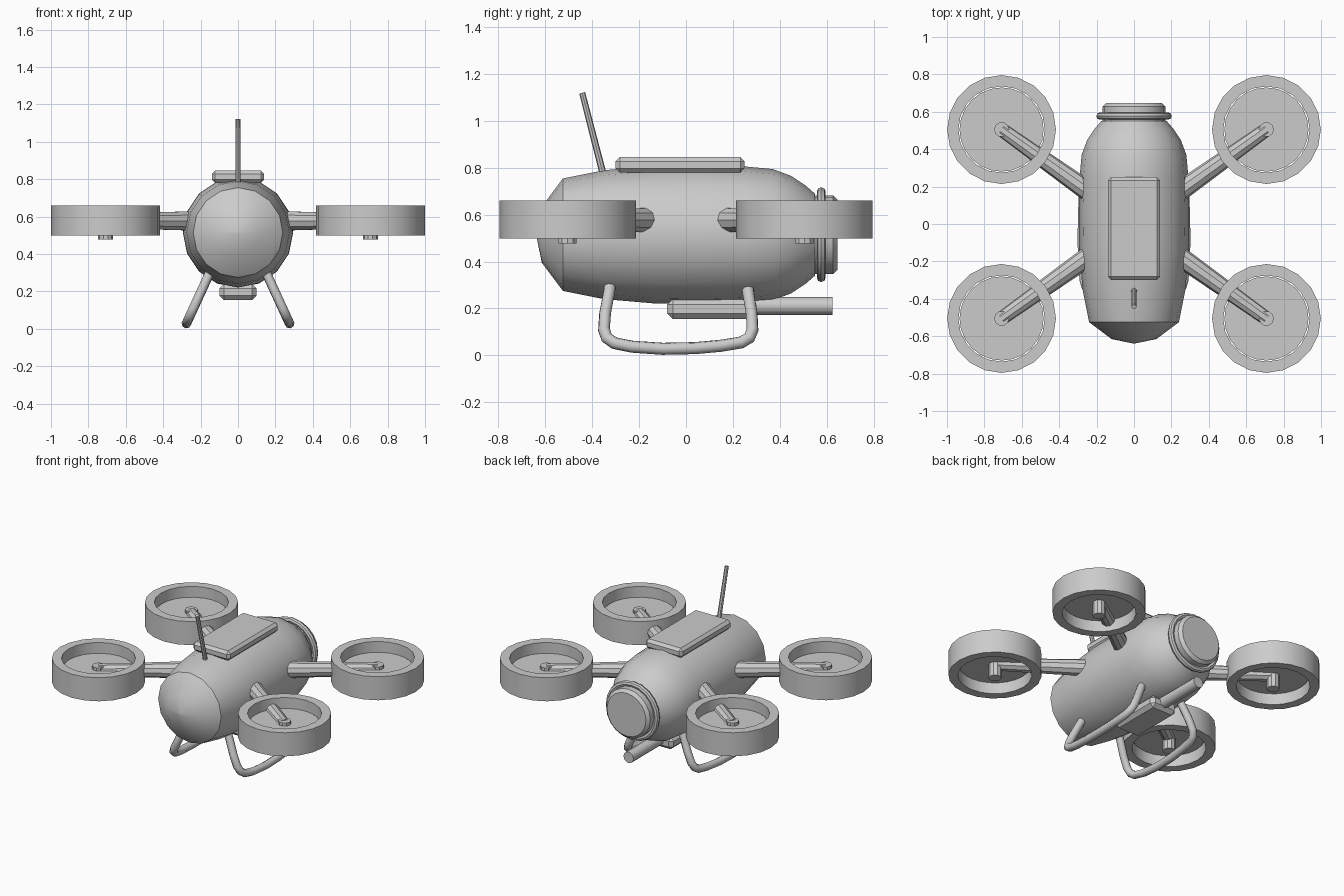
import bpy, bmesh, math
from mathutils import Vector, Matrix

if "Cube" in bpy.data.objects:
    bpy.data.objects.remove(bpy.data.objects["Cube"])

grey = bpy.data.materials.new("plain grey")
grey.diffuse_color = (0.6, 0.6, 0.6, 1)
grey.use_nodes = True
grey.node_tree.nodes["Principled BSDF"].inputs["Base Color"].default_value = grey.diffuse_color
CZ = 0.515  # height of the body axis


def finish(name, bm, angle=32):
    bmesh.ops.recalc_face_normals(bm, faces=bm.faces)
    me = bpy.data.meshes.new(name)
    bm.to_mesh(me)
    bm.free()
    ob = bpy.data.objects.new(name, me)
    bpy.context.collection.objects.link(ob)
    me.materials.append(grey)
    bpy.ops.object.select_all(action='DESELECT')
    ob.select_set(True)
    bpy.context.view_layer.objects.active = ob
    bpy.ops.object.shade_smooth_by_angle(angle=math.radians(angle))
    return ob


def lathe(name, profile, sides, matrix, closed=False):
    """Spin (height, radius) points round local z; closed joins last to first."""
    bm = bmesh.new()
    rings = []
    for h, r in profile:
        rings.append([bm.verts.new(matrix @ Vector((r * math.cos(a), r * math.sin(a), h)))
                      for a in (2 * math.pi * i / sides for i in range(sides))])
    pairs = list(zip(rings, rings[1:]))
    if closed:
        pairs.append((rings[-1], rings[0]))
    else:
        bm.faces.new(rings[0])
        bm.faces.new(rings[-1])
    for a, b in pairs:
        for i in range(sides):
            j = (i + 1) % sides
            bm.faces.new((a[i], a[j], b[j], b[i]))
    bmesh.ops.remove_doubles(bm, verts=bm.verts, dist=1e-5)
    return finish(name, bm)


def rod(name, p, q, r1, r2, sides):
    p, q = Vector(p), Vector(q)
    d = q - p
    m = Matrix.Translation(p) @ d.to_track_quat('Z', 'Y').to_matrix().to_4x4()
    return lathe(name, [(0, r1), (d.length, r2)], sides, m)


def box(name, lo, hi, bevel):
    lo, hi = Vector(lo), Vector(hi)
    bm = bmesh.new()
    bmesh.ops.create_cube(bm, size=1, matrix=Matrix.Translation((lo + hi) / 2)
                          @ Matrix.Diagonal((*(hi - lo), 1)))
    bmesh.ops.bevel(bm, geom=bm.edges[:], offset=bevel, segments=1, affect='EDGES')
    return finish(name, bm)


# local z -> world y, through the body axis
along_y = Matrix.Translation((0, 0, CZ)) @ Matrix.Rotation(-math.pi / 2, 4, 'X')

# body hull with faceted nose
lathe("body", [(-0.64, 0.00001), (-0.615, 0.12), (-0.525, 0.24), (-0.35, 0.275),
               (-0.14, 0.293), (0.08, 0.295), (0.25, 0.291), (0.37, 0.28),
               (0.45, 0.25), (0.51, 0.21), (0.55, 0.175)], 16, along_y)

# rear cap and its collar ring
lathe("rear_cap", [(0.5, 0.168), (0.628, 0.168), (0.647, 0.148)], 20, along_y)
lathe("rear_ring", [(0.577 + 0.019 * math.cos(a), 0.183 + 0.019 * math.sin(a))
                    for a in (math.pi * k / 4 for k in range(8))], 20, along_y, True)

# top pad, belly box, barrel and antenna
box("top_pad", (-0.14, -0.3, 0.78), (0.14, 0.25, 0.846), 0.018)
box("belly_box", (-0.1, -0.08, 0.155), (0.1, 0.3, 0.24), 0.024)
rod("barrel", (0, 0.25, 0.211), (0, 0.625, 0.211), 0.038, 0.038, 12)
rod("antenna", (0, -0.345, 0.74), (0, -0.443, 1.12), 0.015, 0.013, 8)

# four ducted rotors on arms
for sx, side in ((-1, "left"), (1, "right")):
    for sy, end in ((-1, "front"), (1, "rear")):
        tag = f"{end}_{side}"
        c = Vector((sx * 0.708, sy * 0.505, 0))
        at = Matrix.Translation(c)
        lathe("duct_" + tag, [(0.498, 0.291), (0.66, 0.291), (0.66, 0.231), (0.498, 0.231)],
              20, at, True)
        lathe("rotor_disc_" + tag, [(0.572, 0.225), (0.588, 0.225)], 24, at)
        lathe("hub_" + tag, [(0.477, 0.04), (0.61, 0.04)], 10, at)
        rod("arm_" + tag, (c.x * 0.3, c.y * 0.3, 0.577), (c.x, c.y, 0.577), 0.055, 0.04, 10)

# landing skids: bent tubes splayed outwards with height
path = [(-0.32, 0.33), (-0.328, 0.27), (-0.345, 0.18), (-0.35, 0.11), (-0.338, 0.075),
        (-0.305, 0.052), (-0.23, 0.037), (-0.1, 0.028), (0.04, 0.031), (0.15, 0.041),
        (0.235, 0.055), (0.27, 0.075), (0.284, 0.11), (0.28, 0.18), (0.265, 0.27), (0.262, 0.33)]
for sx, side in ((-1, "left"), (1, "right")):
    cu = bpy.data.curves.new("skid_" + side, 'CURVE')
    cu.dimensions = '3D'
    cu.bevel_depth = 0.026
    cu.bevel_resolution = 2
    cu.use_fill_caps = True
    sp = cu.splines.new('POLY')
    sp.points.add(len(path) - 1)
    for pt, (y, z) in zip(sp.points, path):
        pt.co = (sx * (0.16 + (0.28 - z) * 0.46), y, z, 1)
    ob = bpy.data.objects.new("skid_" + side, cu)
    bpy.context.collection.objects.link(ob)
    cu.materials.append(grey)
    bpy.ops.object.select_all(action='DESELECT')
    ob.select_set(True)
    bpy.context.view_layer.objects.active = ob
    bpy.ops.object.convert(target='MESH')
    bpy.ops.object.shade_smooth_by_angle(angle=math.radians(50))
